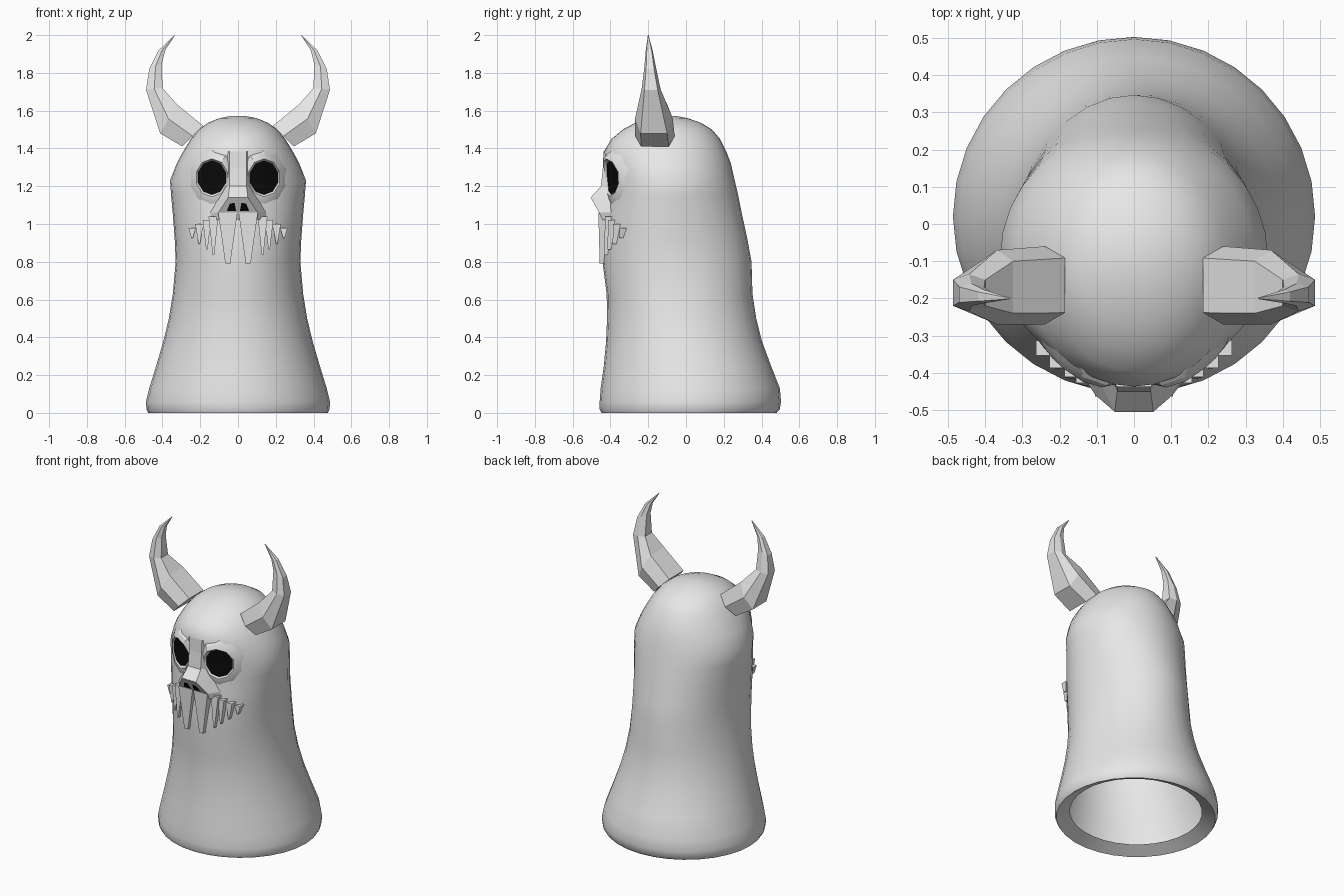
import bpy, bmesh, math
from mathutils import Vector

if "Cube" in bpy.data.objects:
    bpy.data.objects.remove(bpy.data.objects["Cube"])


def material(name, rgb):
    m = bpy.data.materials.new(name)
    m.diffuse_color = (*rgb, 1)
    m.use_nodes = True
    m.node_tree.nodes["Principled BSDF"].inputs["Base Color"].default_value = m.diffuse_color
    return m


GREY = material("pale grey", (0.8, 0.8, 0.8))
BLACK = material("black", (0.003, 0.003, 0.003))


def make(name, verts, faces, mat, smooth=None):
    me = bpy.data.meshes.new(name)
    me.from_pydata([tuple(v) for v in verts], [], faces)
    ob = bpy.data.objects.new(name, me)
    bpy.context.collection.objects.link(ob)
    me.materials.append(mat)
    bm = bmesh.new()
    bm.from_mesh(me)
    bmesh.ops.recalc_face_normals(bm, faces=bm.faces)
    bm.to_mesh(me)
    bm.free()
    if smooth:
        bpy.ops.object.select_all(action='DESELECT')
        ob.select_set(True)
        bpy.context.view_layer.objects.active = ob
        bpy.ops.object.shade_smooth_by_angle(angle=math.radians(smooth))
    return ob


def loft(rings, closed=True, caps=(False, False)):
    """Join equal-length point loops with quads."""
    n = len(rings[0])
    verts = [p for r in rings for p in r]
    faces = []
    for i in range(len(rings) - 1):
        for j in range(n if closed else n - 1):
            k = (j + 1) % n
            faces.append((i*n + j, i*n + k, (i+1)*n + k, (i+1)*n + j))
    if caps[0]:
        faces.append(tuple(range(n)))
    if caps[1]:
        faces.append(tuple(range(len(verts) - n, len(verts))))
    return verts, faces


# Body sections: height, half width, front y, back y, y of widest point
BODY = [
    (0.00, 0.475, -0.448, 0.480, 0.02), (0.02, 0.485, -0.457, 0.497, 0.02),
    (0.06, 0.487, -0.457, 0.503, 0.02), (0.13, 0.470, -0.452, 0.497, 0.02),
    (0.25, 0.433, -0.435, 0.450, 0.00), (0.38, 0.395, -0.423, 0.402, -0.02),
    (0.50, 0.366, -0.418, 0.372, -0.04), (0.63, 0.345, -0.420, 0.352, -0.06),
    (0.80, 0.330, -0.442, 0.347, -0.08), (0.92, 0.335, -0.440, 0.325, -0.09),
    (1.05, 0.345, -0.430, 0.297, -0.09), (1.15, 0.354, -0.413, 0.277, -0.09),
    (1.23, 0.360, -0.412, 0.258, -0.09), (1.32, 0.325, -0.425, 0.238, -0.10),
    (1.38, 0.293, -0.437, 0.215, -0.10), (1.45, 0.250, -0.395, 0.180, -0.10),
    (1.50, 0.208, -0.335, 0.138, -0.10), (1.535, 0.160, -0.270, 0.080, -0.10),
    (1.56, 0.100, -0.195, 0.010, -0.09), (1.573, 0.035, -0.120, -0.055, -0.09),
]


def section(z, hx, yf, yb, ym, n=32):
    ring = []
    for j in range(n):
        a = 2 * math.pi * j / n
        s = math.sin(a)
        ring.append((hx * math.cos(a), ym + s * ((yb - ym) if s > 0 else (ym - yf)), z))
    return ring


def surf(x, z):
    """Front y of the body at a given x and z."""
    for a, b in zip(BODY, BODY[1:]):
        if a[0] <= z <= b[0]:
            t = (z - a[0]) / (b[0] - a[0])
            hx, yf, ym = (a[i] + t * (b[i] - a[i]) for i in (1, 2, 4))
            return ym - (ym - yf) * math.sqrt(max(0, 1 - (x / hx) ** 2))


# Hollow body, with a turned-in lip at the open bottom
lip = [(x * 0.83, 0.02 + (y - 0.02) * 0.83, 0.04) for x, y, z in section(*BODY[0])]
rings = [lip] + [section(*r) for r in BODY]
make("body", *loft(rings, caps=(False, True)), GREY, 50)

# Horn sections: inner edge x,z, outer edge x,z, half depth, centre y
HORN = [
    (0.185, 1.52, 0.295, 1.41, 0.105, -0.165), (0.325, 1.635, 0.412, 1.48, 0.100, -0.170),
    (0.400, 1.72, 0.487, 1.71, 0.050, -0.185), (0.403, 1.85, 0.470, 1.82, 0.030, -0.190),
    (0.385, 1.92, 0.420, 1.92, 0.018, -0.195), (0.333, 2.00, 0.336, 2.00, 0.002, -0.200),
]
# Eye outline: angle steps around an oval
N = 10
EX, EZ, RX, RZ = 0.138, 1.245, 0.077, 0.09


def oval(side, k, lift, brow=0.0):
    pts = []
    for j in range(N):
        a = 2 * math.pi * (j + 0.5) / N
        x = EX + RX * k * math.cos(a)
        z = EZ + RZ * k * math.sin(a)
        top = 0.35 + 0.65 * max(0, math.sin(a))
        pts.append((side * x, surf(x, z) - lift - brow * top, z))
    return pts


# Small side teeth: x, half width, top z, tip z
TEETH = [(0.130, 0.026, 1.04, 0.835), (0.165, 0.022, 1.02, 0.865),
         (0.205, 0.022, 1.00, 0.895), (0.243, 0.020, 0.98, 0.925)]


def tooth(name, side, x, w, top, tip, tipw, y0, y1, depth):
    def ring(cx, hw, y, z, d):
        return [(side * (cx - hw), y, z), (side * (cx + hw), y, z),
                (side * (cx + hw), y + d, z), (side * (cx - hw), y + d, z)]
    r = [ring(x, w, y0, top, depth), ring(x, tipw, y1, tip, depth * 0.5)]
    make(name, *loft(r, caps=(True, True)), GREY)


for side, tag in ((-1, "right"), (1, "left")):
    # Curved six-sided horn
    rings = []
    for xi, zi, xo, zo, d, cy in HORN:
        rings.append([(side * (xi + (xo - xi) * t), cy + d * e, zi + (zo - zi) * t)
                      for t, e in ((0, -.7), (.5, -1), (1, -.7), (1, .7), (.5, 1), (0, .7))])
    make("horn_" + tag, *loft(rings, caps=(True, True)), GREY)

    # Black eye with a raised socket rim, heaviest at the brow
    edge = oval(side, 1, 0.007)
    mid = (side * EX, surf(EX, EZ) - 0.008, EZ)
    make("eye_" + tag, edge + [mid], [(j, (j + 1) % N, N) for j in range(N)], BLACK)
    rim = [oval(side, 0.99, 0.002), oval(side, 1.12, 0.006, 0.022),
           oval(side, 1.45, 0.002, 0.012), oval(side, 1.75, -0.012)]
    make("socket_" + tag, *loft(rim), GREY, 30)

    # Long front tooth and smaller side teeth
    tooth("front_tooth_" + tag, side, 0.054, 0.051, 1.06, 0.79, 0.013, -0.464, -0.457, 0.05)
    for i, (x, w, top, tip) in enumerate(TEETH):
        tooth(f"side_tooth_{tag}_{i + 1}", side, x, w, top, tip, 0.004,
              surf(x, top) - 0.022, surf(x, tip) - 0.022, 0.04)

    # Nostril plate on the sloping underside of the nose
    tri = [(0.010, 1.068), (0.060, 1.068), (0.043, 1.108), (0.018, 1.112)]
    make("nostril_" + tag, [(side * x, -0.466 - 0.5625 * (z - 1.06), z) for x, z in tri],
         [(0, 1, 2, 3)], BLACK)

# Nose: bridge, tip and flared underside (z, half width, y, half width at face)
NOSE = [(1.385, 0.045, -0.437, 0.060), (1.30, 0.045, -0.440, 0.058), (1.20, 0.045, -0.450, 0.072),
        (1.14, 0.052, -0.505, 0.105), (1.06, 0.104, -0.460, 0.150), (1.02, 0.100, -0.440, 0.158)]
rings = [[(-b, surf(b, z) + 0.004, z), (-h, y, z), (h, y, z), (b, surf(b, z) + 0.004, z)]
         for z, h, y, b in NOSE]
make("nose", *loft(rings, closed=False), GREY)
